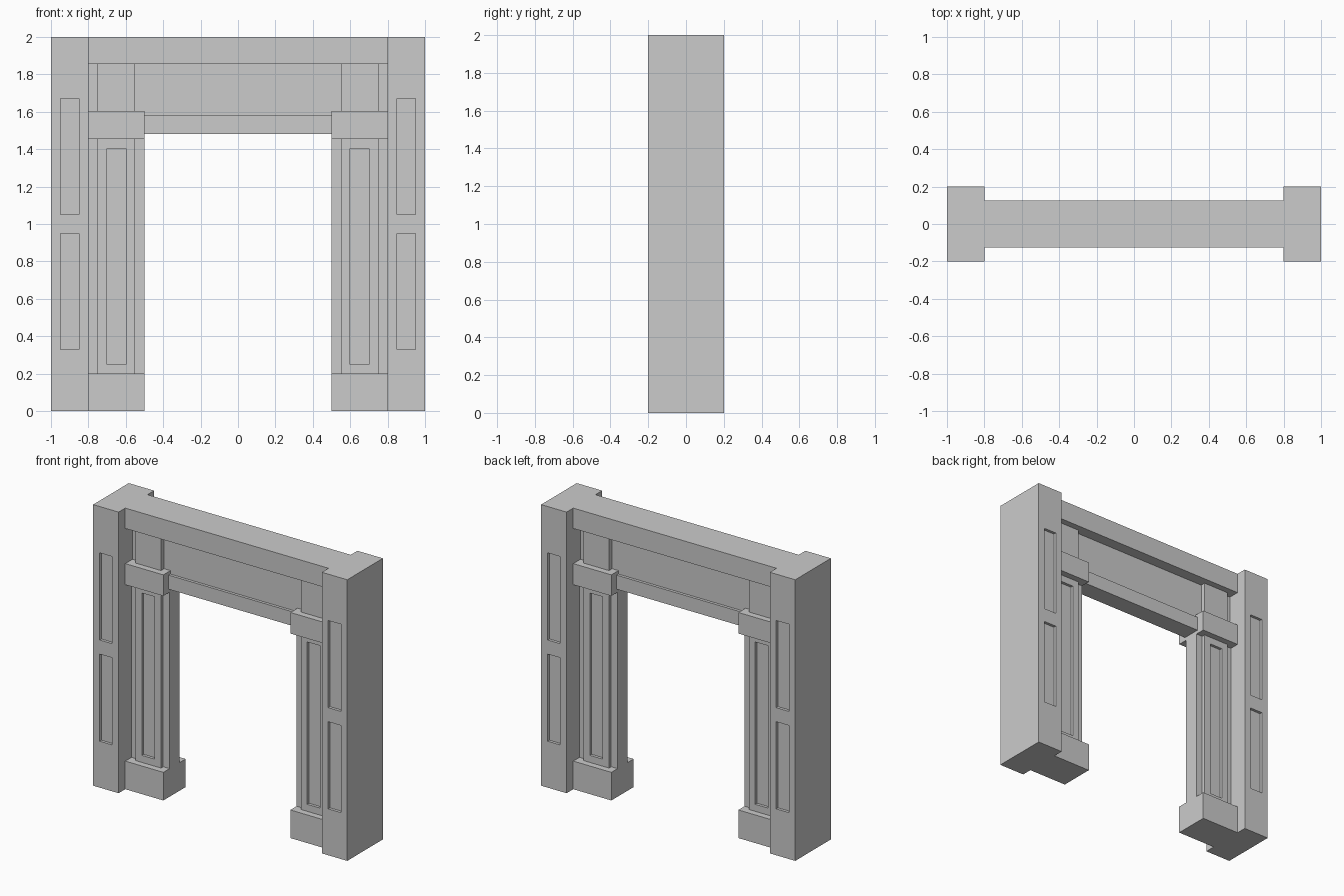
import bpy, bmesh

if "Cube" in bpy.data.objects:
    bpy.data.objects.remove(bpy.data.objects["Cube"])


def block(name, x, y, z, panels=(), depth=0.02, mirror=True):
    """Box spanning x and z ranges, y from -y to +y, with sunken panels front and back."""
    bm = bmesh.new()
    bmesh.ops.create_cube(bm, size=1)
    for v in bm.verts:
        v.co = (x[0] if v.co.x < 0 else x[1],
                -y if v.co.y < 0 else y,
                z[0] if v.co.z < 0 else z[1])

    # slice along the panel borders
    cuts = {(0, c) for p in panels for c in p[:2]} | {(2, c) for p in panels for c in p[2:]}
    for axis, c in sorted(cuts):
        co, no = [0, 0, 0], [0, 0, 0]
        co[axis], no[axis] = c, 1
        geom = bm.verts[:] + bm.edges[:] + bm.faces[:]
        bmesh.ops.bisect_plane(bm, geom=geom, plane_co=co, plane_no=no, dist=1e-5)

    # push the panel faces inwards
    bm.normal_update()
    sunk = []
    for f in bm.faces:
        m = f.calc_center_median()
        if abs(f.normal.y) > 0.9 and any(
                a < m.x < b and c < m.z < d for a, b, c, d in panels):
            sunk.append(f)
    if sunk:
        out = bmesh.ops.extrude_discrete_faces(bm, faces=sunk)
        for f in out["faces"]:
            for v in f.verts:
                v.co.y -= depth if v.co.y > 0 else -depth
    bmesh.ops.recalc_face_normals(bm, faces=bm.faces[:])

    mesh = bpy.data.meshes.new(name)
    bm.to_mesh(mesh)
    bm.free()
    ob = bpy.data.objects.new(name, mesh)
    bpy.context.collection.objects.link(ob)
    if mirror:
        ob.modifiers.new("mirror", "MIRROR").use_axis[0] = True
    return ob


# outer pillars with two sunken panels
block("outer_pillars", (0.8, 1.0), 0.2, (0, 2),
      [(0.85, 0.95, 0.33, 0.95), (0.85, 0.95, 1.05, 1.67)])

# inner legs: plinth, jamb, panelled pilaster, capital, upper pilaster
block("plinths", (0.5, 0.8), 0.125, (0, 0.2))
block("jambs", (0.5, 0.8), 0.055, (0.2, 1.455)).data.transform
block("pilasters", (0.55, 0.75), 0.08, (0.2, 1.455), [(0.6, 0.7, 0.25, 1.405)])
block("capitals", (0.5, 0.8), 0.125, (1.455, 1.605))
block("upper_pilasters", (0.55, 0.75), 0.08, (1.605, 1.855))

# crossbar: top beam, recessed frieze, lower lintel strip
block("top_beam", (-0.8, 0.8), 0.125, (1.855, 2), mirror=False)
block("frieze", (-0.8, 0.8), 0.045, (1.58, 1.855), mirror=False)
block("lintel_strip", (-0.5, 0.5), 0.065, (1.48, 1.58), mirror=False)
